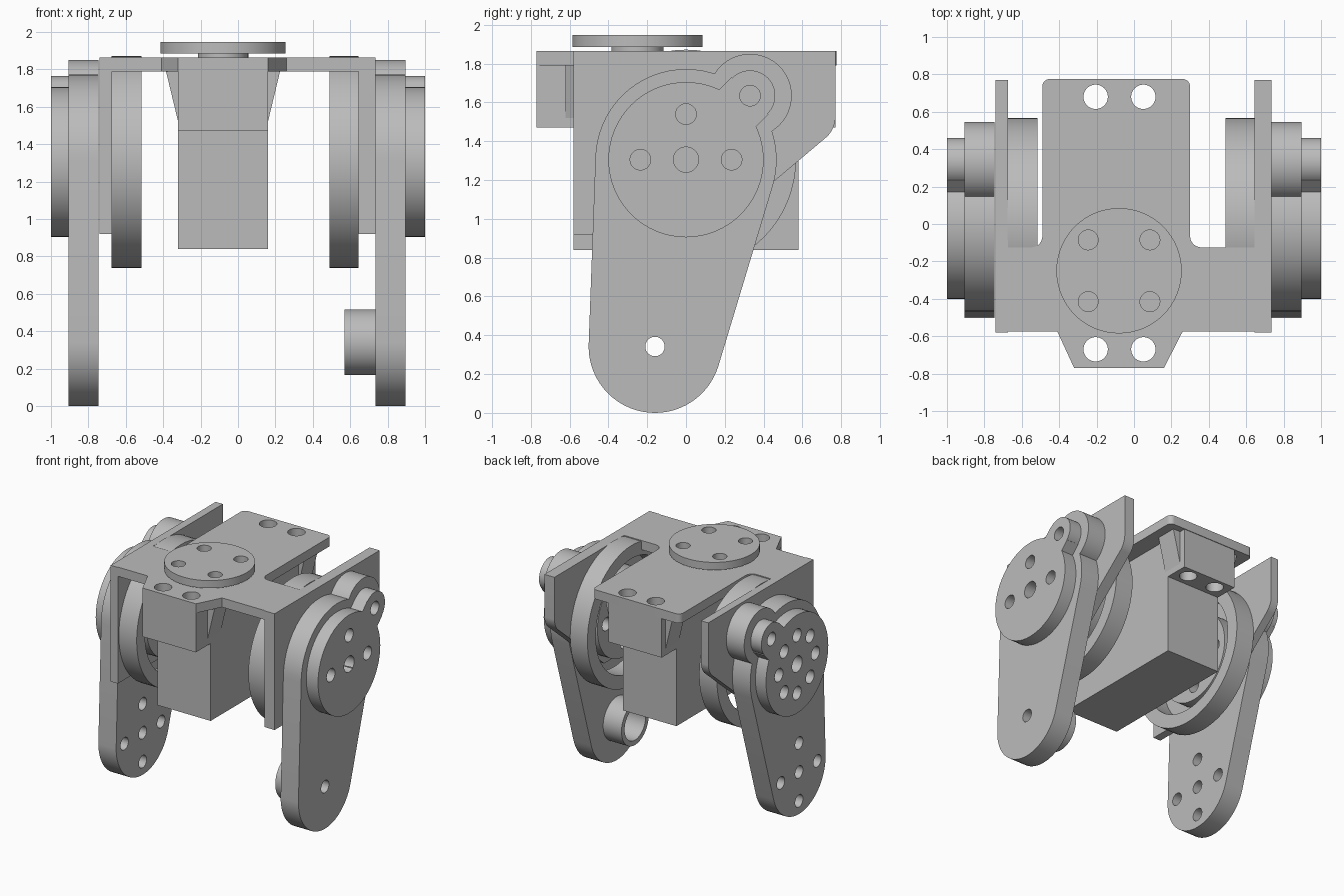
import bpy, bmesh, math
from mathutils import Vector

cube = bpy.data.objects.get("Cube")
if cube:
    bpy.data.objects.remove(cube, do_unlink=True)

grey = bpy.data.materials.new("mid_grey")
grey.use_nodes = True
grey.diffuse_color = (0.5, 0.5, 0.5, 1)
grey.node_tree.nodes["Principled BSDF"].inputs["Base Color"].default_value = (0.5, 0.5, 0.5, 1)
parts = []


def prism(name, axis, pts, lo, hi):
    """Extrude a 2D outline along an axis."""
    place = {"x": lambda p, a: (a, p[0], p[1]),
             "y": lambda p, a: (p[0], a, p[1]),
             "z": lambda p, a: (p[0], p[1], a)}[axis]
    bm = bmesh.new()
    low = [bm.verts.new(place(p, lo)) for p in pts]
    high = [bm.verts.new(place(p, hi)) for p in pts]
    bm.faces.new(low)
    bm.faces.new(high)
    n = len(pts)
    for i in range(n):
        j = (i + 1) % n
        bm.faces.new((low[i], low[j], high[j], high[i]))
    bmesh.ops.recalc_face_normals(bm, faces=bm.faces)
    mesh = bpy.data.meshes.new(name)
    bm.to_mesh(mesh)
    bm.free()
    mesh.materials.append(grey)
    obj = bpy.data.objects.new(name, mesh)
    bpy.context.collection.objects.link(obj)
    parts.append(obj)
    return obj


def circle(c, r, n=64):
    return [(c[0] + r * math.cos(2 * math.pi * i / n),
             c[1] + r * math.sin(2 * math.pi * i / n)) for i in range(n)]


def disc(name, axis, c, r, lo, hi):
    return prism(name, axis, circle(c, r), lo, hi)


def box(name, x, y, z):
    return prism(name, "z", [(x[0], y[0]), (x[1], y[0]), (x[1], y[1]), (x[0], y[1])], *z)


def combine(obj, other, op):
    """Apply a boolean and discard the second object."""
    mod = obj.modifiers.new("join", "BOOLEAN")
    mod.operation, mod.object, mod.solver = op, other, "EXACT"
    deps = bpy.context.evaluated_depsgraph_get()
    mesh = bpy.data.meshes.new_from_object(obj.evaluated_get(deps))
    obj.modifiers.clear()
    obj.data = mesh
    parts.remove(other)
    bpy.data.objects.remove(other, do_unlink=True)


def drill(obj, axis, centres, r, lo, hi):
    for c in centres:
        combine(obj, disc("cutter", axis, c, r, lo, hi), "DIFFERENCE")


def spokes(c, r, count):
    return circle(c, r, count)


def hull(points):
    """Convex outline around a set of 2D points."""
    def half(seq):
        out = []
        for p in seq:
            while len(out) > 1 and ((out[-1][0] - out[-2][0]) * (p[1] - out[-2][1])
                                    - (out[-1][1] - out[-2][1]) * (p[0] - out[-2][0])) <= 1e-9:
                out.pop()
            out.append(p)
        return out[:-1]
    pts = sorted(set(points))
    return half(pts) + half(pts[::-1])


def rounded(corners):
    """Outline whose corners may carry a third value, the rounding radius."""
    out = []
    for i, c in enumerate(corners):
        p = Vector(c[:2])
        if len(c) < 3:
            out.append(tuple(p))
            continue
        a = p + (Vector(corners[i - 1][:2]) - p).normalized() * c[2]
        b = p + (Vector(corners[(i + 1) % len(corners)][:2]) - p).normalized() * c[2]
        for k in range(9):
            t = k / 8
            w = 0.58  # circular weighting
            d = (1 - t) ** 2 + 2 * w * 1.22 * t * (1 - t) + t * t
            out.append(tuple((a * (1 - t) ** 2 + p * (2 * w * 1.22 * t * (1 - t)) + b * t * t) / d))
    return out


HIP, KNOB, FOOT = (0.0, 1.305), (0.33, 1.635), (-0.16, 0.342)


def neck(half):
    """Strip joining the hip circle to its small lobe."""
    d = half * math.sqrt(0.5)
    return [(HIP[0] + d, HIP[1] - d), (KNOB[0] + d, KNOB[1] - d),
            (KNOB[0] - d, KNOB[1] + d), (HIP[0] - d, HIP[1] + d)]


def lobed(name, outline, knob_r, neck_half, lo, hi):
    obj = prism(name, "x", outline, lo, hi)
    combine(obj, prism("neck", "x", neck(neck_half), lo, hi), "UNION")
    combine(obj, disc("lobe", "x", KNOB, knob_r, lo, hi), "UNION")
    return obj


# Legs with raised hip covers
for side, inner, mid, outer, hip_holes in (("left", 0.735, 0.895, 1.0, 4),
                                           ("right", -0.745, -0.905, -1.0, 8)):
    s = 1 if inner > 0 else -1
    leg = lobed(side + "_leg", hull(circle(HIP, 0.467) + circle(FOOT, 0.342)),
                0.215, 0.2, inner, mid)
    cover = lobed(side + "_hip_cover", circle(HIP, 0.4), 0.13, 0.135, mid, outer)
    for obj in (leg, cover):
        drill(obj, "x", [HIP], 0.065, s * 0.7, s * 1.1)
        drill(obj, "x", spokes(HIP, 0.235, hip_holes) + [KNOB], 0.053, s * 0.7, s * 1.1)
    foot_holes = [FOOT] + (spokes(FOOT, 0.235, 4) if s < 0 else [])
    drill(leg, "x", foot_holes, 0.05, s * 0.7, s * 1.1)

# Hollow boss inside the left foot
boss = disc("foot_boss", "x", FOOT, 0.175, 0.57, 0.735)
drill(boss, "x", [FOOT], 0.135, 0.5, 0.8)

# Bracket side plates, hip rings and hubs
cheek = rounded([(-0.58, 1.865), (0.77, 1.865), (0.77, 1.46, 0.06), (0.13, 0.92), (-0.58, 0.92)])
for side, a, b, c in (("left", 0.49, 0.645, 0.735), ("right", -0.515, -0.675, -0.74)):
    prism(side + "_side_plate", "x", cheek, b, c)
    ring = disc(side + "_hip_ring", "x", HIP, 0.567, a, b)
    drill(ring, "x", [HIP], 0.46, a - 0.2, b + 0.2)
    hub = disc(side + "_hip_hub", "x", HIP, 0.35, a + (b - a) * 0.4, b)
    drill(hub, "x", spokes(HIP, 0.235, 4), 0.053, a - 0.2, b + 0.2)

# Top plate with side slots and mounting tabs
lugs = [(x, y) for x in (-0.205, 0.05) for y in (-0.67, 0.68)]
top = prism("top_plate", "z", rounded([
    (-0.735, -0.575), (-0.41, -0.575), (-0.32, -0.77), (0.16, -0.77), (0.26, -0.575),
    (0.735, -0.575), (0.735, -0.125), (0.3, -0.125, 0.06), (0.3, 0.775, 0.04),
    (-0.49, 0.775, 0.04), (-0.49, -0.125, 0.06), (-0.735, -0.125)]), 1.79, 1.865)
drill(top, "z", lugs, 0.065, 1.6, 2)

# Motor body with ears and sloped gussets
box("motor_body", (-0.32, 0.16), (-0.58, 0.58), (0.84, 1.79))
for name, y in (("front_ear", (-0.77, -0.58)), ("back_ear", (0.58, 0.77))):
    ear = box(name, (-0.32, 0.16), y, (1.47, 1.79))
    drill(ear, "z", lugs, 0.065, 1.3, 2)
for side, x, d in (("left", 0.16, 1), ("right", -0.32, -1)):
    for end, y in (("front", (-0.62, -0.45)), ("back", (0.55, 0.72))):
        prism(f"{end}_{side}_gusset", "y",
              [(x, 1.52), (x + d * 0.065, 1.79), (x, 1.79)], *y)

# Output horn on top
AXLE = (-0.08, -0.25)
disc("horn_shaft", "z", AXLE, 0.135, 1.86, 1.89)
horn = disc("horn", "z", AXLE, 0.335, 1.885, 1.947)
drill(horn, "z", [(AXLE[0] + i * 0.165, AXLE[1] + j * 0.165) for i in (-1, 1) for j in (-1, 1)],
      0.053, 1.8, 2.1)

# Smooth curved walls, crisp edges
bpy.ops.object.select_all(action="DESELECT")
for obj in parts:
    obj.select_set(True)
bpy.context.view_layer.objects.active = parts[0]
bpy.ops.object.shade_smooth_by_angle(angle=math.radians(30))
